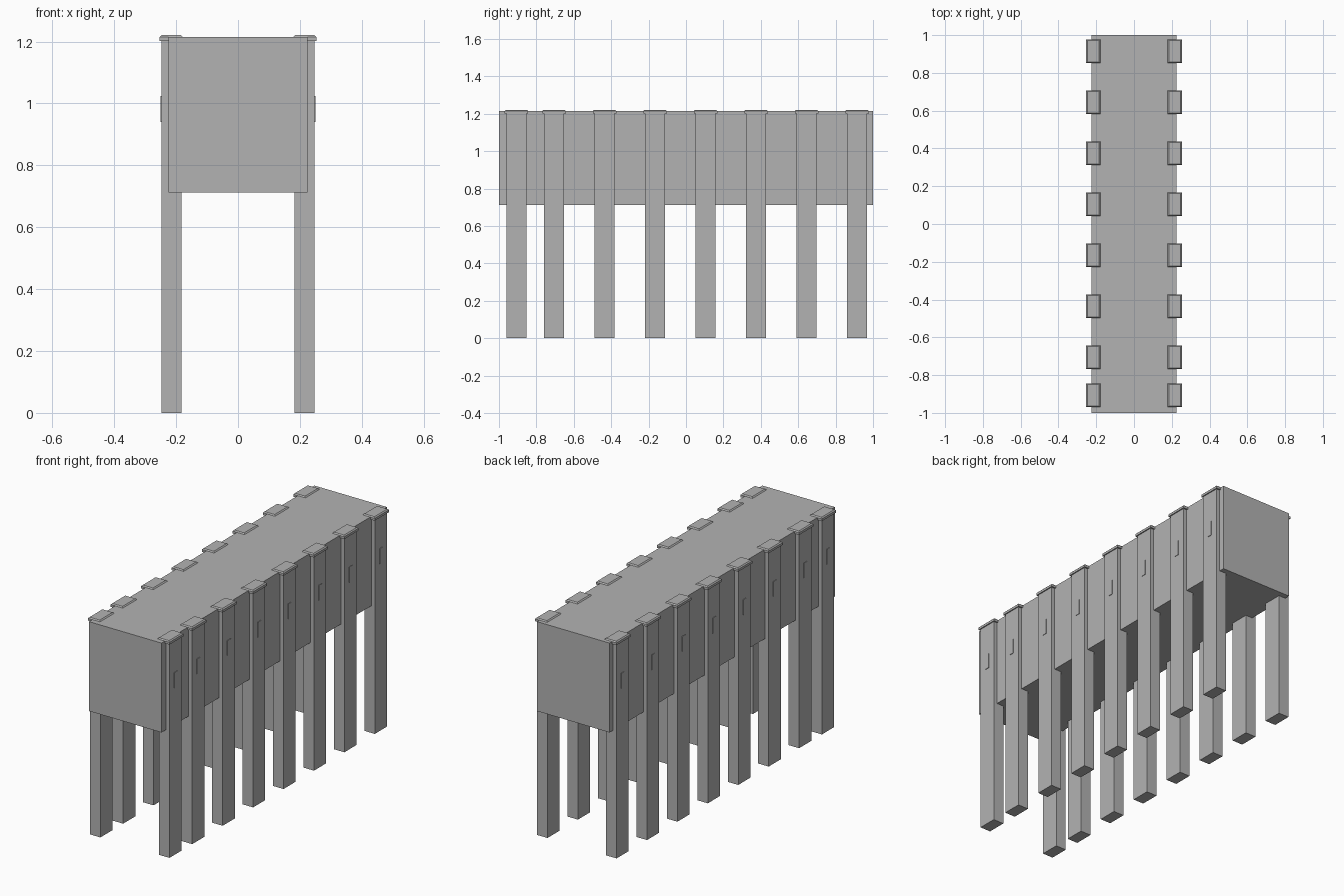
import bpy, bmesh

if "Cube" in bpy.data.objects:
    bpy.data.objects.remove(bpy.data.objects["Cube"])

grey = bpy.data.materials.new("plain grey")
grey.diffuse_color = (0.45, 0.45, 0.45, 1)
grey.use_nodes = True
grey.node_tree.nodes["Principled BSDF"].inputs["Base Color"].default_value = grey.diffuse_color


def box(name, x, y, z, chamfer=0.0):
    """Box from (min, max) ranges, optionally with its top edges chamfered."""
    bm = bmesh.new()
    bmesh.ops.create_cube(bm, size=1)
    for v in bm.verts:
        v.co = [r[0] if c < 0 else r[1] for c, r in zip(v.co, (x, y, z))]
    if chamfer:
        top = [e for e in bm.edges if all(v.co.z > z[1] - 1e-5 for v in e.verts)]
        bmesh.ops.bevel(bm, geom=top, offset=chamfer, segments=1, affect='EDGES')
    bmesh.ops.recalc_face_normals(bm, faces=bm.faces)
    mesh = bpy.data.meshes.new(name)
    bm.to_mesh(mesh)
    bm.free()
    mesh.materials.append(grey)
    obj = bpy.data.objects.new(name, mesh)
    bpy.context.collection.objects.link(obj)
    return obj


def span(side, inner, outer):
    return tuple(sorted((side * inner, side * outer)))


# Raised long body
box("body", (-0.225, 0.225), (-1, 1), (0.713, 1.215))

# Posts on both long sides: even spacing, with a closer one at the front end
rows = [-0.907] + [-0.705 + 0.27 * i for i in range(7)]
for side, label in ((-1, "left"), (1, "right")):
    for i, y in enumerate(rows, 1):
        box(f"{label}_post_{i}", span(side, 0.182, 0.247),
            (y - 0.054, y + 0.054), (0, 1.21))
        # Chamfered cap overlapping the roof edge
        box(f"{label}_cap_{i}", span(side, 0.178, 0.253),
            (y - 0.063, y + 0.063), (1.202, 1.221), 0.006)
        # Small raised plate on the outer post face
        box(f"{label}_plate_{i}", span(side, 0.245, 0.250),
            (y - 0.014, y + 0.014), (0.94, 1.025))
